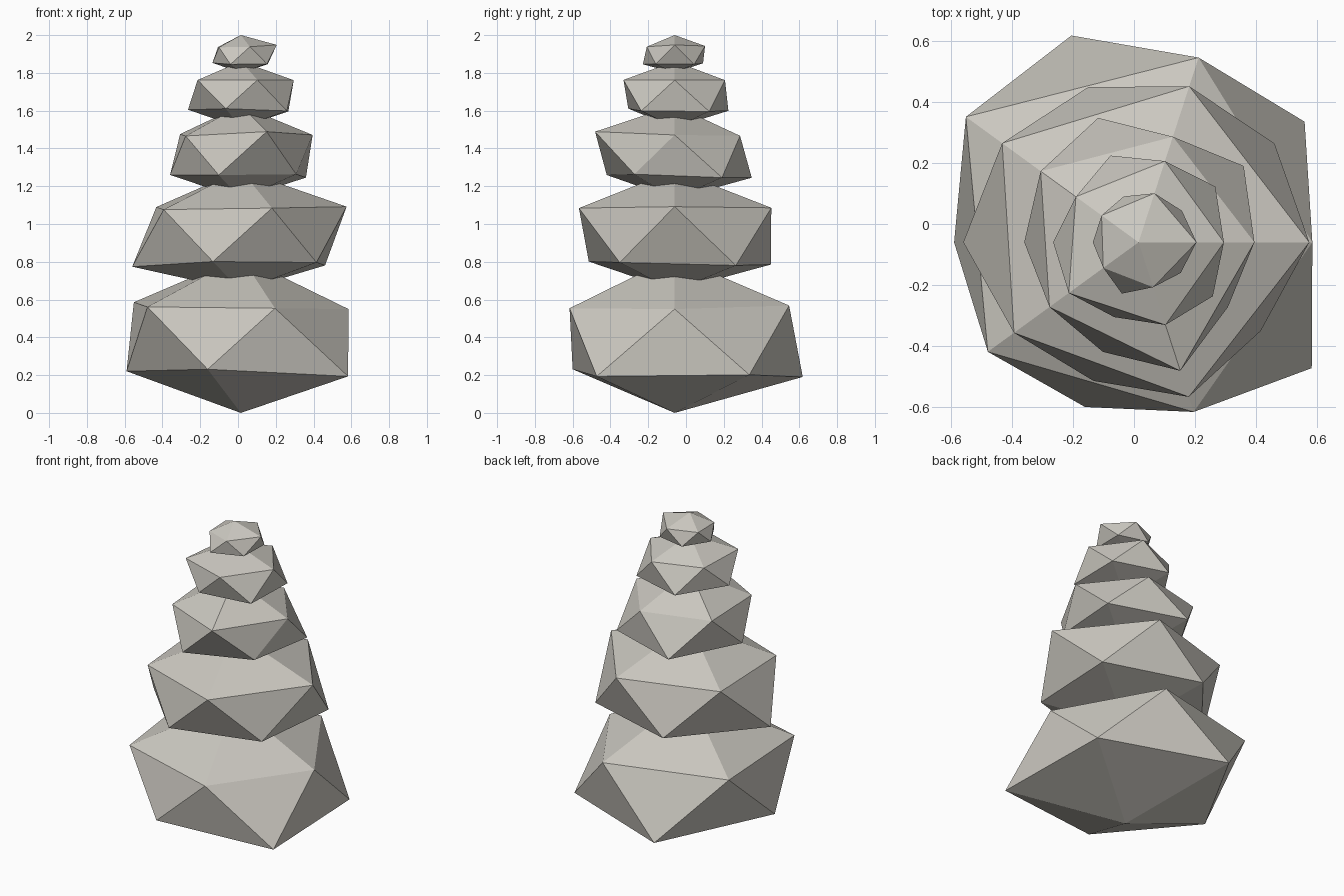
import bpy
import bmesh
import math

default_cube = bpy.data.objects.get("Cube")
if default_cube:
    bpy.data.objects.remove(default_cube, do_unlink=True)

# Single warm grey stone colour
stone_grey = bpy.data.materials.new("warm_stone_grey")
stone_grey.use_nodes = True
colour = (0.6, 0.58, 0.53, 1)
stone_grey.diffuse_color = colour
shader = next(n for n in stone_grey.node_tree.nodes if n.type == "BSDF_PRINCIPLED")
shader.inputs["Base Color"].default_value = colour
shader.inputs["Roughness"].default_value = 0.9

FLATTEN = 0.56                       # every stone is squashed vertically
RING_SHARE = 2 / math.sqrt(5)        # ring radius of a unit icosahedron
AXIS = (0.015, -0.06)                # shared vertical axis of the stack


def turn(co):
    """Angle around the axis, counted from +x in whole degrees."""
    return round(math.degrees(math.atan2(co.y, co.x))) % 360


def make_stone(name, height, upper, lower, top, bottom):
    """Squashed icosahedron whose corners are pushed in or out along their
    own directions. Reaches are ring radii in thousandths, counted from +x."""
    bm = bmesh.new()
    bmesh.ops.create_icosphere(bm, subdivisions=1, radius=1)
    for v in bm.verts:
        direction = v.co.normalized()
        if direction.z > 0.9:
            reach = top
        elif direction.z < -0.9:
            reach = bottom
        else:
            ring = upper if direction.z > 0 else lower
            reach = ring[turn(direction) // 72]
        v.co = direction * (reach / 1000 / RING_SHARE)
        v.co.z *= FLATTEN
    bmesh.ops.recalc_face_normals(bm, faces=bm.faces)
    mesh = bpy.data.meshes.new(name)
    bm.to_mesh(mesh)
    bm.free()
    mesh.materials.append(stone_grey)
    stone = bpy.data.objects.new(name, mesh)
    stone.location = (*AXIS, height)
    bpy.context.collection.objects.link(stone)
    return stone


# Stack of stones, from the ground up
make_stone("base_stone", height=0.39,
           upper=(570, 637, 700, 611, 585), lower=(673, 713, 605, 568, 702),
           top=700, bottom=623)
make_stone("second_stone", height=0.935,
           upper=(560, 538, 553, 505, 533), lower=(551, 535, 575, 478, 495),
           top=560, bottom=460)
make_stone("middle_stone", height=1.365,
           upper=(380, 364, 397, 361, 443), lower=(426, 429, 375, 378, 362),
           top=420, bottom=370)
make_stone("fourth_stone", height=1.683,
           upper=(280, 280, 254, 283, 285), lower=(311, 299, 280, 258, 301),
           top=285, bottom=275)
make_stone("top_stone", height=1.895,
           upper=(190, 169, 150, 143, 155), lower=(176, 158, 150, 177, 171),
           top=168, bottom=150)
